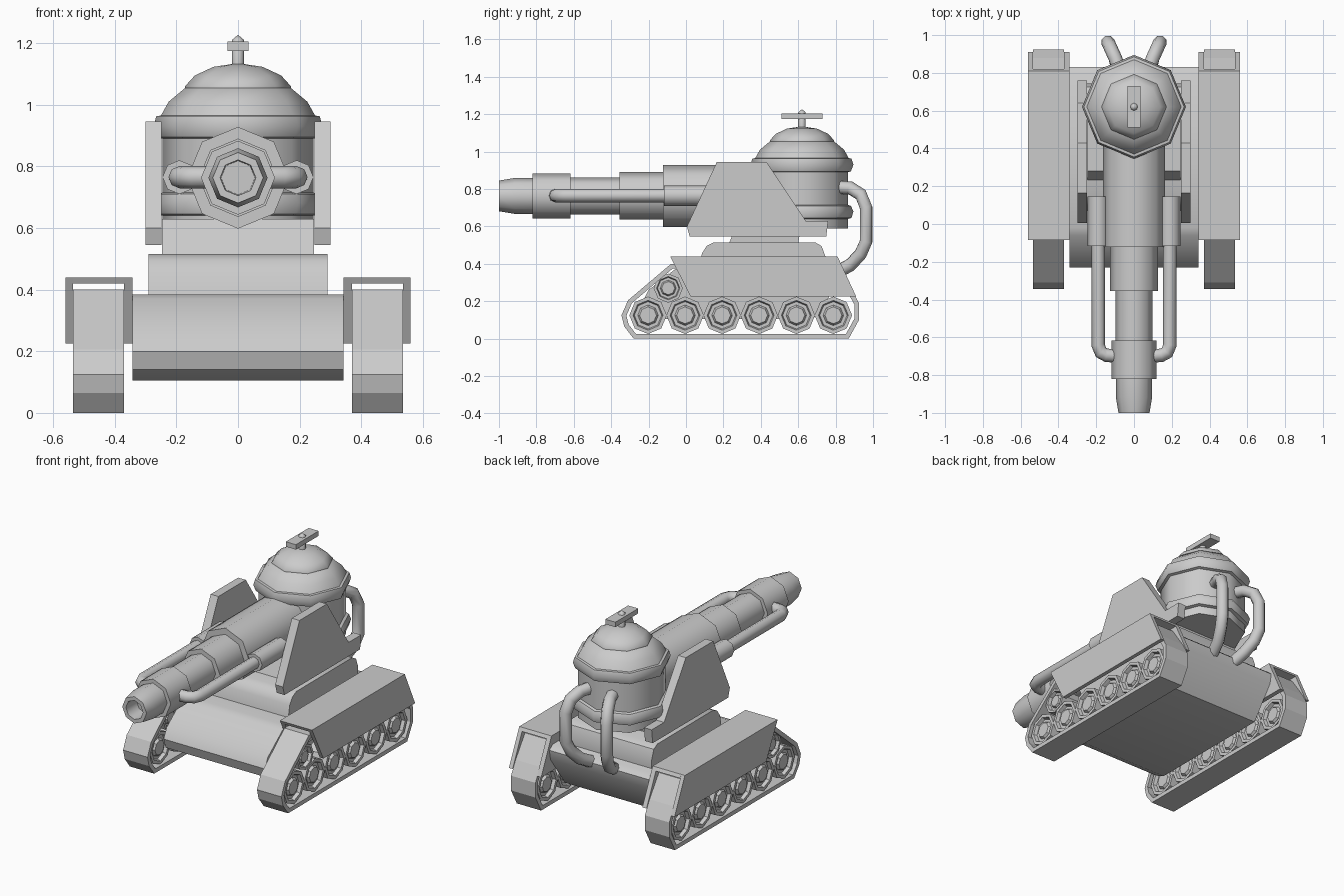
import bpy, bmesh
from math import sin, cos, pi, radians
from mathutils import Vector

if "Cube" in bpy.data.objects:
    bpy.data.objects.remove(bpy.data.objects["Cube"])


def finish(name, bm, mirror=False, smooth=None):
    bmesh.ops.remove_doubles(bm, verts=bm.verts, dist=1e-5)
    bmesh.ops.recalc_face_normals(bm, faces=bm.faces)
    me = bpy.data.meshes.new(name)
    bm.to_mesh(me)
    bm.free()
    ob = bpy.data.objects.new(name, me)
    bpy.context.collection.objects.link(ob)
    dress(ob, mirror, smooth)
    return ob


def dress(ob, mirror, smooth):
    bpy.ops.object.select_all(action='DESELECT')
    bpy.context.view_layer.objects.active = ob
    ob.select_set(True)
    if smooth:
        bpy.ops.object.shade_smooth_by_angle(angle=radians(smooth))
    if mirror:
        ob.modifiers.new("mirror", 'MIRROR')


def slab(bm, pts, x0, x1):
    """Extrude a (y, z) outline from x0 to x1."""
    a = [bm.verts.new((x0, y, z)) for y, z in pts]
    b = [bm.verts.new((x1, y, z)) for y, z in pts]
    bm.faces.new(a)
    bm.faces.new(b[::-1])
    for i in range(len(pts)):
        j = (i + 1) % len(pts)
        bm.faces.new((a[i], a[j], b[j], b[i]))


def plate(name, pts, x0, x1, mirror=False, smooth=None):
    bm = bmesh.new()
    slab(bm, pts, x0, x1)
    return finish(name, bm, mirror, smooth)


def lathe(name, prof, centre, axis='z', mirror=False, smooth=50, n=8):
    """Spin a list of (radius, height) about an axis."""
    bm = bmesh.new()
    rings = []
    for r, h in prof:
        ring = []
        for i in range(n):
            c, s = r * cos(2 * pi * i / n), r * sin(2 * pi * i / n)
            p = {'x': (h, c, s), 'y': (c, h, s), 'z': (c, s, h)}[axis]
            ring.append(bm.verts.new(Vector(p) + Vector(centre)))
        rings.append(ring)
    for a, b in zip(rings, rings[1:]):
        for i in range(n):
            j = (i + 1) % n
            bm.faces.new((a[i], a[j], b[j], b[i]))
    for k in (0, -1):
        if prof[k][0] > 0:
            bm.faces.new(rings[k])
    return finish(name, bm, mirror, smooth)


def tube(name, pts, radius):
    """Round hose along a path, mirrored to the other side."""
    cu = bpy.data.curves.new(name, 'CURVE')
    cu.dimensions = '3D'
    cu.bevel_depth = radius
    cu.bevel_resolution = 2
    cu.use_fill_caps = True
    sp = cu.splines.new('POLY')
    sp.points.add(len(pts) - 1)
    for p, co in zip(sp.points, pts):
        p.co = (*co, 1)
    ob = bpy.data.objects.new(name, cu)
    bpy.context.collection.objects.link(ob)
    dress(ob, False, None)
    bpy.ops.object.convert(target='MESH')
    dress(bpy.context.object, True, 50)


# Track belts: outline and its inward offset
outer = [Vector(p) for p in ((-.28, 0), (.87, 0), (.925, .1), (.925, .19), (.88, .27), (.79, .4),
                             (-.08, .4), (-.31, .205), (-.345, .125), (-.33, .065))]
inner = []
for i, p in enumerate(outer):
    d1 = (p - outer[i - 1]).normalized()
    d2 = (outer[(i + 1) % len(outer)] - p).normalized()
    n1, n2 = Vector((d1.y, -d1.x)), Vector((d2.y, -d2.x))
    inner.append(p - .025 * (n1 + n2) / (1 + n1.dot(n2)))
bm = bmesh.new()
loops = [[bm.verts.new((x, p.x, p.y)) for p in pts]
         for x, pts in ((.37, outer), (.535, outer), (.535, inner), (.37, inner))]
for k in range(4):
    a, b = loops[k], loops[(k + 1) % 4]
    for i in range(len(outer)):
        j = (i + 1) % len(outer)
        bm.faces.new((a[i], a[j], b[j], b[i]))
finish("track_belt", bm, True)

# Road wheels and raised idler
half = [(0, .065), (.045, .065), (.055, .05), (.073, .05), (.08, .07), (.1, .07)]
wheel = half + [(r, -h) for r, h in reversed(half)]
spots = [(y, .125, 1) for y in (-.203, -.005, .193, .391, .59, .788)] + [(-.095, .27, .78)]
for y, z, s in spots:
    lathe("wheel", [(r * s, h) for r, h in wheel], (.4525, y, z), 'x', True, None)

# Fenders: top plate with outer and inner skirts
skirt = [(-.085, .44), (.025, .225), (.91, .225), (.81, .44)]
bm = bmesh.new()
slab(bm, skirt, .535, .56)
slab(bm, skirt, .342, .37)
slab(bm, [(-.085, .44), (-.075, .42), (.82, .42), (.81, .44)], .37, .535)
finish("fender", bm, True)

# Hull and deck
plate("hull", [(-.14, .105), (-.21, .14), (-.23, .2), (-.2, .26), (-.06, .37), (-.02, .385),
               (.8, .385), (.83, .36), (.82, .3), (.68, .105)], -.342, .342, smooth=40)
plate("deck", [(.07, .38), (.085, .455), (.11, .495), (.15, .515), (.69, .515),
               (.725, .495), (.745, .44), (.745, .38)], -.29, .29, smooth=40)

# Gun cradle and side plates
plate("cradle", [(.23, .51), (.28, .63), (.62, .63), (.6, .51)], -.247, .247)
plate("side_plate", [(.005, .6), (.02, .545), (.75, .545), (.76, .63), (.64, .63),
                     (.43, .945), (.165, .945)], .248, .3, True)

# Turret with two bands, dome and cap
lathe("turret", [(.245, .59), (.245, .64), (.265, .645), (.275, .68), (.262, .71), (.245, .715),
                 (.245, .89), (.262, .895), (.275, .93), (.265, .963), (.25, .965),
                 (.225, 1.01), (.165, 1.06)], (0, .62, 0))
lathe("turret_cap", [(.172, 1.055), (.172, 1.06), (.14, 1.095), (.08, 1.123), (0, 1.135)], (0, .62, 0))
lathe("antenna_post", [(.02, 1.12), (.02, 1.21), (0, 1.227)], (0, .62, 0))
plate("antenna_bar", [(.51, 1.175), (.73, 1.175), (.73, 1.205), (.51, 1.205)], -.034, .034)

# Stepped gun barrel with bored muzzle
lathe("barrel", [(.165, .6), (.165, -.122), (.127, -.122), (.127, -.355), (.098, -.355),
                 (.098, -.618), (.12, -.618), (.12, -.82), (.096, -.82), (.096, -.916),
                 (.082, -1), (.058, -1), (.055, -.9), (0, -.9)], (0, 0, .763), 'y')

# Recoil tubes along the barrel
lathe("recoil_sleeve", [(.055, -.117), (.055, .145)], (.19, 0, .765), 'y', True)
tube("recoil_pipe", [(.19, .0, .765), (.19, -.64, .765), (.175, -.68, .765),
                     (.145, -.695, .765), (.08, -.7, .765)], .036)

# Rear hoses from turret to hull
tube("rear_hose", [(.07, .8, .81), (.1, .88, .805), (.125, .935, .77), (.138, .963, .7),
                   (.138, .963, .52), (.125, .935, .455), (.1, .88, .395), (.075, .79, .345)], .036)
